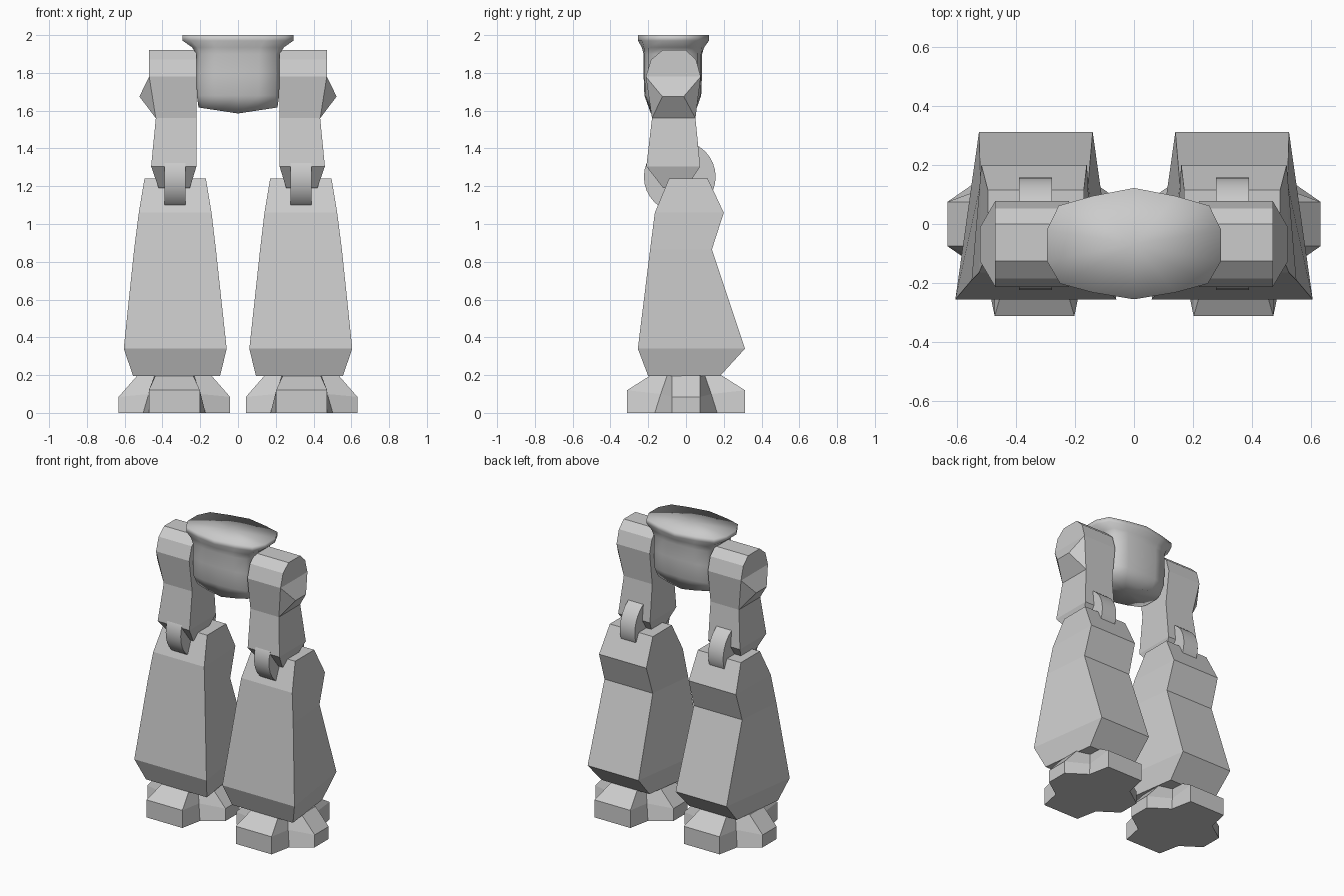
import bpy, bmesh, math

if "Cube" in bpy.data.objects:
    bpy.data.objects.remove(bpy.data.objects["Cube"])


def finish(name, bm, mirror=True, smooth=None):
    bmesh.ops.recalc_face_normals(bm, faces=bm.faces)
    me = bpy.data.meshes.new(name)
    bm.to_mesh(me)
    bm.free()
    ob = bpy.data.objects.new(name, me)
    bpy.context.collection.objects.link(ob)
    bpy.ops.object.select_all(action='DESELECT')
    bpy.context.view_layer.objects.active = ob
    ob.select_set(True)
    if smooth:
        bpy.ops.object.shade_smooth_by_angle(angle=math.radians(smooth))
    if mirror:
        ob.modifiers.new("Mirror", 'MIRROR').use_axis = (True, False, False)
    return ob


def loft(name, rings, mirror=True, smooth=None, fan=False):
    """Bridge closed rings of equal point count and cap both ends."""
    bm = bmesh.new()
    vs = [[bm.verts.new(p) for p in r] for r in rings]
    n = len(vs[0])
    for a, b in zip(vs, vs[1:]):
        for i in range(n):
            j = (i + 1) % n
            bm.faces.new((a[i], a[j], b[j], b[i]))
    caps = [bm.faces.new(vs[0]), bm.faces.new(vs[-1])]
    if fan:
        bmesh.ops.poke(bm, faces=caps)
    return finish(name, bm, mirror, smooth)


def quad(z, y0, y1, fx0, fx1, bx0=None, bx1=None):
    """Four-sided level: front edge at y0, back edge at y1."""
    bx0 = fx0 if bx0 is None else bx0
    bx1 = fx1 if bx1 is None else bx1
    return [(fx0, y0, z), (fx1, y0, z), (bx1, y1, z), (bx0, y1, z)]


# Foot: four blunt toes with notches between them
def foot_ring(end_w, end_y, end_z, side_x, side_w, side_z, nx, ny, nz):
    c = 0.337
    q = [(end_w, -end_y, end_z), (nx, -ny, nz), (side_x, -side_w, side_z),
         (side_x, side_w, side_z), (nx, ny, nz), (end_w, end_y, end_z)]
    q += [(-x, -y, z) for x, y, z in q]
    return [(c + x, y, z) for x, y, z in q]


loft("foot", [
    foot_ring(0.135, 0.312, 0, 0.295, 0.075, 0, 0.165, 0.165, 0),
    foot_ring(0.135, 0.312, 0.12, 0.295, 0.075, 0.085, 0.136, 0.134, 0.10),
    foot_ring(0.10, 0.19, 0.197, 0.197, 0.075, 0.197, 0.105, 0.10, 0.197)])

# Shin: flared lower leg armour
loft("shin", [
    quad(0.195, -0.20, 0.18, 0.095, 0.555, 0.15, 0.51),
    quad(0.34, -0.255, 0.312, 0.06, 0.605, 0.14, 0.525),
    quad(0.865, -0.19, 0.137, 0.117, 0.55, 0.155, 0.52),
    quad(1.06, -0.165, 0.20, 0.14, 0.525, 0.16, 0.517),
    quad(1.24, -0.09, 0.115, 0.17, 0.495)])

# Thigh: rounded hip end at the top, tapered knee end below
loft("thigh", [
    quad(1.19, -0.12, 0.0, 0.255, 0.42),
    quad(1.305, -0.21, 0.075, 0.22, 0.46),
    quad(1.56, -0.18, 0.05, 0.22, 0.435),
    quad(1.78, -0.213, 0.078, 0.22, 0.47),
    quad(1.87, -0.185, 0.053, 0.22, 0.47),
    quad(1.92, -0.125, 0.0, 0.22, 0.47)])

# Wedge bump on the outside of the hip
bm = bmesh.new()
for p in [(0.47, -0.213, 1.78), (0.47, 0.078, 1.78), (0.435, -0.18, 1.56),
          (0.435, 0.05, 1.56), (0.522, -0.125, 1.675), (0.522, -0.012, 1.675)]:
    bm.verts.new(p)
bmesh.ops.convex_hull(bm, input=bm.verts)
bmesh.ops.dissolve_limit(bm, angle_limit=0.02, verts=bm.verts, edges=bm.edges)
finish("hip_bump", bm)

# Knee disc
N = 32
loft("knee_disc", [[(x, -0.033 + 0.19 * math.cos(2 * math.pi * i / N),
                     1.25 + 0.19 * math.sin(2 * math.pi * i / N)) for i in range(N)]
                   for x in (0.277, 0.39)], smooth=30)

# Pelvis: smooth block with a flared top rim and a low ridge beneath
RIM = [(0, -0.255), (0.14, -0.232), (0.25, -0.202), (0.295, -0.125), (0.295, -0.02),
       (0.255, 0.062), (0.14, 0.095), (0, 0.122)]
RIM += [(-x, y) for x, y in RIM[-2:0:-1]]
BODY = [(0, -0.225), (0.11, -0.22), (0.20, -0.20), (0.22, -0.14), (0.22, -0.01),
        (0.20, 0.06), (0.11, 0.08), (0, 0.085)]
BODY += [(-x, y) for x, y in BODY[-2:0:-1]]


def level(z, mix, sx=1, sy=1, ridge=0):
    return [((b[0] + (r[0] - b[0]) * mix) * sx,
             -0.068 + (b[1] + (r[1] - b[1]) * mix + 0.068) * sy,
             z - ridge * (1 - abs(b[0]) / 0.22)) for r, b in zip(RIM, BODY)]


loft("pelvis", [
    level(1.617, 0, 0.95, 0.75, 0.032), level(1.68, 0, 0.99, 0.97),
    level(1.80, 0), level(1.90, 0), level(1.935, 0.3), level(1.97, 0.97),
    level(2.0, 1)], mirror=False, smooth=180, fan=True)
